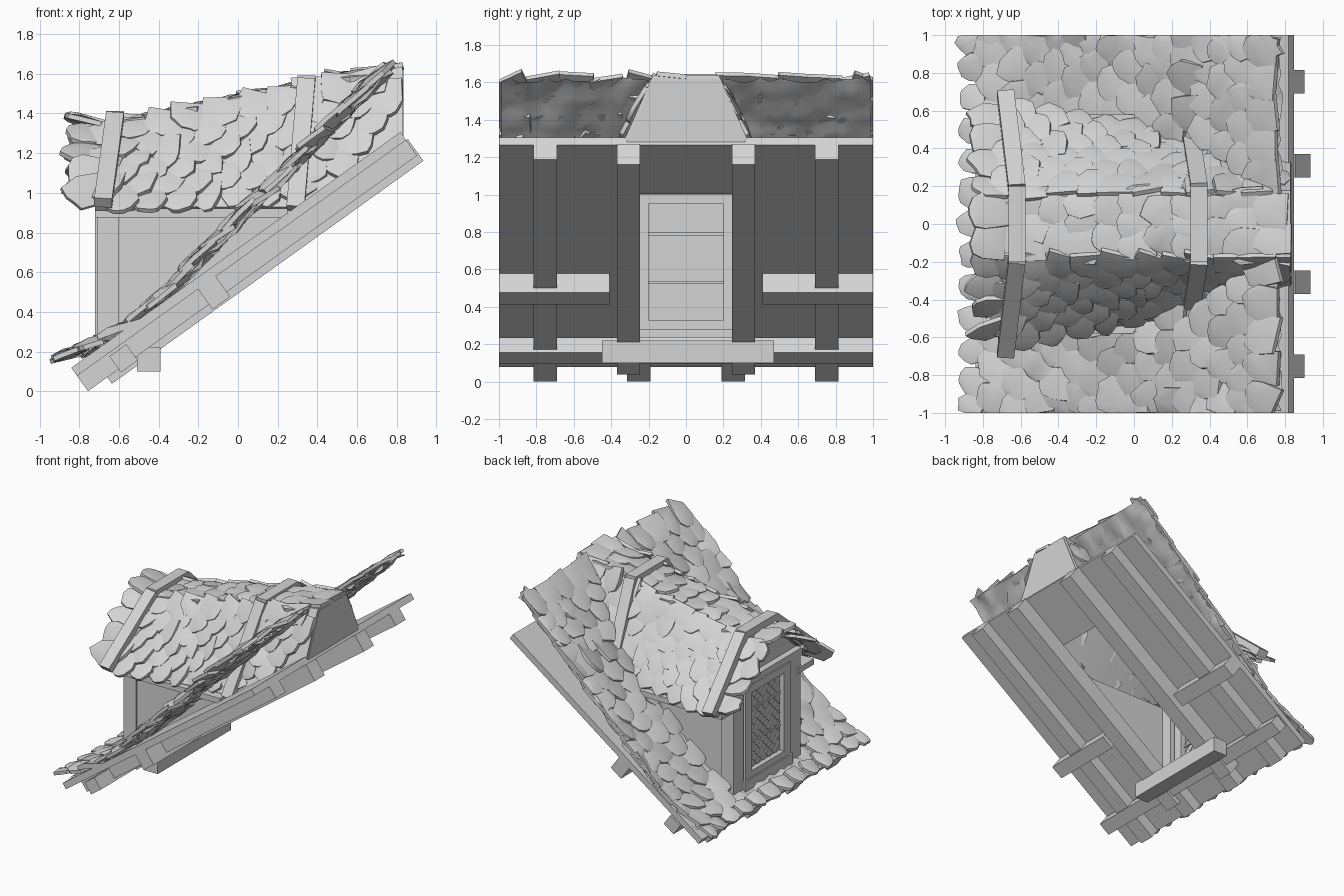
import bpy, bmesh, math, random
from mathutils import Vector, Matrix

random.seed(4)
if "Cube" in bpy.data.objects:
    bpy.data.objects.remove(bpy.data.objects["Cube"])

TONE = (0.66, 0.66, 0.66, 1)
grey = bpy.data.materials.new("plain_grey")
grey.use_nodes = True
grey.diffuse_color = TONE
grey.node_tree.nodes["Principled BSDF"].inputs["Base Color"].default_value = TONE


def finish(name, bm, smooth=None):
    bmesh.ops.recalc_face_normals(bm, faces=bm.faces)
    mesh = bpy.data.meshes.new(name)
    bm.to_mesh(mesh)
    bm.free()
    mesh.materials.append(grey)
    obj = bpy.data.objects.new(name, mesh)
    bpy.context.collection.objects.link(obj)
    if smooth:
        bpy.ops.object.select_all(action='DESELECT')
        obj.select_set(True)
        bpy.context.view_layer.objects.active = obj
        bpy.ops.object.shade_smooth_by_angle(angle=math.radians(smooth))
    return obj


def add_beam(bm, a, b, w, t, up):
    """Rectangular bar from a to b, t thick along up."""
    a, b = Vector(a), Vector(b)
    d = (b - a).normalized()
    side = Vector(up).cross(d).normalized()
    top = d.cross(side)
    rot = Matrix((d, side, top)).transposed().to_4x4()
    size = Matrix.Diagonal(((b - a).length, w, t, 1))
    bmesh.ops.create_cube(bm, size=1, matrix=Matrix.Translation((a + b) / 2) @ rot @ size)


def beam(name, a, b, w, t, up=(0, 0, 1)):
    bm = bmesh.new()
    add_beam(bm, a, b, w, t, up)
    finish(name, bm)


def box(name, x0, x1, y0, y1, z0, z1):
    y, z = (y0 + y1) / 2, (z0 + z1) / 2
    beam(name, (x0, y, z), (x1, y, z), y1 - y0, z1 - z0)


def prism(name, pts, offset):
    bm = bmesh.new()
    face = bm.faces.new([bm.verts.new(p) for p in pts])
    ext = bmesh.ops.extrude_face_region(bm, geom=[face])["geom"]
    bmesh.ops.translate(bm, vec=offset, verts=[v for v in ext if isinstance(v, bmesh.types.BMVert)])
    finish(name, bm)


# Sloping timber deck: s runs up the slope, n is out of it
SLOPE = math.radians(35.6)
U = Vector((math.cos(SLOPE), 0, math.sin(SLOPE)))
N = Vector((-math.sin(SLOPE), 0, math.cos(SLOPE)))
FOOT = Vector((-0.82, 0, 0.09))


def slab(name, s0, s1, n0, n1, y0, y1):
    mid = FOOT + N * (n0 + n1) / 2 + Vector((0, (y0 + y1) / 2, 0))
    beam(name, mid + U * s0, mid + U * s1, y1 - y0, n1 - n0, N)


def deck_z(x):
    return FOOT.z + (x - FOOT.x) * math.tan(SLOPE)


for side, tag in ((1, "left"), (-1, "right")):
    def span(a, b):
        return sorted((a * side, b * side))
    slab(tag + "_deck", 0, 2.04, -0.015, 0.035, *span(0.3, 1))
    slab(tag + "_outer_rafter", 0, 2.04, -0.11, -0.015, *span(0.69, 0.815))
    slab(tag + "_inner_rafter", 0.12, 2.05, -0.15, -0.015, *span(0.245, 0.37))
    slab(tag + "_rafter_foot", 0, 0.2, -0.11, -0.015, *span(0.19, 0.315))
    slab(tag + "_purlin", 0.75, 0.86, -0.14, -0.01, *span(0.41, 1))
slab("upper_deck", 1.59, 2.04, -0.015, 0.035, -0.3, 0.3)
slab("lower_deck", 0, 0.2, -0.015, 0.035, -0.3, 0.3)
slab("lower_purlin", 0.19, 0.295, -0.13, -0.03, -1, 1)
box("sill_beam", -0.51, -0.39, -0.45, 0.47, 0.1, 0.22)


# Dormer roof shape: flat top, side planes steepening toward the back
HALF, FRONT, BACK, EAVE = 0.17, -0.72, 0.83, 0.92


def top_z(x):
    return 1.32 + (x + 0.65) * 0.205


def steep(x):
    return 0.9 + (x + 0.65) * 0.95


def eave_z(x):
    return max(EAVE, deck_z(x))


def half_width(x, z):
    return HALF + (top_z(x) - z) / steep(x)


def in_dormer(x, y, z, margin=0.0):
    if x < -0.68 - margin or z > top_z(x) + 0.02:
        return False
    return abs(y) < (0.41 if z < EAVE else half_width(x, z)) + margin


def section(x):
    e = eave_z(x)
    w = half_width(x, e)
    return [(x, -w, e), (x, -HALF, top_z(x)), (x, HALF, top_z(x)), (x, w, e)]


bm = bmesh.new()
rings = [[bm.verts.new(p) for p in section(FRONT + (BACK - FRONT) * i / 24)] for i in range(25)]
for r, q in zip(rings, rings[1:]):
    for j in range(3):
        bm.faces.new((r[j], r[j + 1], q[j + 1], q[j]))
skin = finish("dormer_roof_skin", bm)
solid = skin.modifiers.new("thickness", 'SOLIDIFY')
solid.thickness, solid.offset = 0.03, 0
prism("dormer_back_cap", section(BACK - 0.01), (0.015, 0, 0))
prism("dormer_gable", [(-0.66, -0.5, 1), (-0.66, -HALF, 1.3), (-0.66, HALF, 1.3), (-0.66, 0.5, 1)], (0.05, 0, 0))

# Dormer walls, corner posts and eave beams
for side, tag in ((1, "left"), (-1, "right")):
    y = side * 0.38
    prism(tag + "_dormer_wall", [(-0.68, y, deck_z(-0.68)), (-0.68, y, 0.9), (0.3, y, 0.9)], (0, side * 0.03, 0))
    y0, y1 = sorted((side * 0.29, side * 0.42))
    box(tag + "_corner_post", -0.71, -0.6, y0, y1, 0.2, 1.0)
    y0, y1 = sorted((side * 0.38, side * 0.58))
    box(tag + "_eave_beam", -0.72, 0.25, y0, y1, 0.875, 0.92)
box("lintel", -0.71, -0.6, -0.45, 0.45, 1.0, 1.06)
box("window_sill", -0.73, -0.6, -0.3, 0.3, 0.19, 0.28)

# Window with crossbars and diagonal lattice
for side in (-1, 1):
    y0, y1 = sorted((side * 0.2, side * 0.28))
    box("window_stile", -0.72, -0.63, y0, y1, 0.27, 1.01)
for z in (0.27, 0.95):
    box("window_rail", -0.72, -0.63, -0.2, 0.2, z, z + 0.06)
box("window_pane", -0.68, -0.67, -0.2, 0.2, 0.33, 0.95)
for z in (0.53, 0.79):
    box("window_crossbar", -0.69, -0.655, -0.2, 0.2, z - 0.008, z + 0.008)
bm = bmesh.new()
for m in (-1, 1):
    for i in range(14):
        c = 0.18 + i * 0.072
        ends = sorted(((0.33 - c) * m, (0.95 - c) * m))
        y0, y1 = max(-0.2, ends[0]), min(0.2, ends[1])
        if y1 - y0 > 0.02:
            add_beam(bm, (-0.675, y0, c + m * y0), (-0.675, y1, c + m * y1), 0.007, 0.02, (1, 0, 0))
finish("window_lattice", bm)


# Roof straps over the dormer
for name, xb, yb, zb, xt, zt in (("front", -0.68, 0.69, 0.95, -0.62, 1.385), ("rear", 0.29, 0.54, 0.92, 0.345, 1.565)):
    for side in (-1, 1):
        foot, head = Vector((xb, side * yb, zb)), Vector((xt, side * 0.19, zt))
        beam(name + "_strap_side", foot, head, 0.09, 0.06, (0, side, 1))
    beam(name + "_strap_top", (xt, -0.2, zt), (xt, 0.2, zt), 0.09, 0.055)


# Rounded shingle, lapping toward "down"
OUTLINE = [(-0.5, -0.5), (0.5, -0.5), (0.52, 0.1), (0.36, 0.4), (0.12, 0.52), (-0.12, 0.52), (-0.36, 0.4), (-0.52, 0.1)]


def add_shingle(bm, p, down, normal, w, l, tilt=0.1, wild=0.12):
    down, normal = Vector(down).normalized(), Vector(normal).normalized()
    across = down.cross(normal).normalized()
    turn = Matrix.Rotation(random.gauss(0, 0.16), 3, normal)
    turn = turn @ Matrix.Rotation(random.gauss(0, wild), 3, down) @ Matrix.Rotation(tilt + random.gauss(0, 0.05), 3, across)
    w, l = w * random.uniform(0.9, 1.12), l * random.uniform(0.9, 1.1)

    def vert(a, b, h):
        v = Vector(p) + turn @ (across * a * w + down * b * l + normal * h)
        v.y = max(-1, min(1, v.y))
        return bm.verts.new(v)
    rim = [(a + random.gauss(0, 0.04), b + random.gauss(0, 0.04)) for a, b in OUTLINE]
    low = [vert(a, b, -0.014) for a, b in rim]
    high = [vert(a, b, 0.01) for a, b in rim]
    peak = vert(random.gauss(0, 0.15), random.gauss(0.1, 0.12), 0.026)
    bm.faces.new(low[::-1])
    for i in range(len(rim)):
        j = (i + 1) % len(rim)
        bm.faces.new((low[i], low[j], high[j], high[i]))
        bm.faces.new((high[i], high[j], peak))


# Main roof covering: flared foot, then a straight slope
PATH = [Vector(p) for p in ((-0.86, 0, 0.175), (-0.7, 0, 0.25), (-0.55, 0, 0.33), (-0.4, 0, 0.46), (0.755, 0, 1.63))]


def on_path(d):
    for a, b in zip(PATH, PATH[1:]):
        run = (b - a).length
        if d <= run or b is PATH[-1]:
            t = (b - a) / run
            return a + t * d, t, Vector((-t.z, 0, t.x))
        d -= run


LENGTH = sum((b - a).length for a, b in zip(PATH, PATH[1:]))
bm = bmesh.new()
rows, cols = 34, 40
grid = []
for i in range(rows + 1):
    p, t, n = on_path(0.06 + (LENGTH - 0.06) * i / rows)
    grid.append([bm.verts.new(p + n * random.uniform(-0.045, 0) + Vector((0, -0.99 + 1.98 * j / cols, 0))) for j in range(cols + 1)])
for i in range(rows):
    for j in range(cols):
        quad = (grid[i][j], grid[i][j + 1], grid[i + 1][j + 1], grid[i + 1][j])
        mid = sum((v.co for v in quad), Vector()) / 4
        if not in_dormer(*mid):
            bm.faces.new(quad)
finish("main_roof_underlay", bm, 60)

bm = bmesh.new()
for i in range(16):
    p, t, n = on_path(0.01 + (LENGTH - 0.11) * i / 15)
    w, l = (0.185, 0.21) if i else (0.135, 0.15)
    for j in range(13):
        y = -1 + (j + 0.5 * (i % 2)) * 2 / 12
        q = p + n * 0.012 + Vector((0, max(-0.96, min(0.96, y)), 0))
        if not in_dormer(q.x, q.y, q.z, 0.06):
            add_shingle(bm, q, -t, n, w, l)
finish("main_roof_shingles", bm, 35)

# Dormer shingles: sides lap toward the eaves, top laps to the front
bm = bmesh.new()
for side in (-1, 1):
    for r in range(7):
        for c in range(11):
            x = -0.67 + (c + 0.5 * (r % 2)) * 0.148
            if x > 0.75:
                continue
            k = steep(x)
            down = Vector((0, side, -k)).normalized()
            normal = Vector((-0.2, side * k, 1)).normalized()
            p = Vector((x, side * HALF, top_z(x))) + down * (0.05 + r * 0.1) + normal * 0.022
            if p.z > max(EAVE + 0.01, deck_z(x) + 0.12):
                add_shingle(bm, p, down, normal, 0.175, 0.18, 0.08)
for r in range(11):
    x = 0.72 - r * 0.142
    for y in (-0.11, 0, 0.11) if r % 2 else (-0.07, 0.07):
        add_shingle(bm, (x, y, top_z(x) + 0.018), (-1, 0, -0.2), (-0.2, 0, 1), 0.17, 0.2, 0.08, 0.08)
# Curled overhang along the front edge
for side in (-1, 1):
    k = steep(-0.75)
    for i in range(4):
        down = Vector((0, side, -k)).normalized()
        p = Vector((-0.77, side * HALF, 1.32)) + down * (0.04 + i * 0.155)
        add_shingle(bm, p, (-1, 0, 0), (0, side * k, 1), 0.17, 0.2, 0.15, 0.25)
for y in (-0.09, 0.07):
    add_shingle(bm, (-0.77, y, 1.365), (-1, 0, 0), (0, 0, 1), 0.18, 0.2, 0.25, 0.25)
finish("dormer_shingles", bm, 35)
